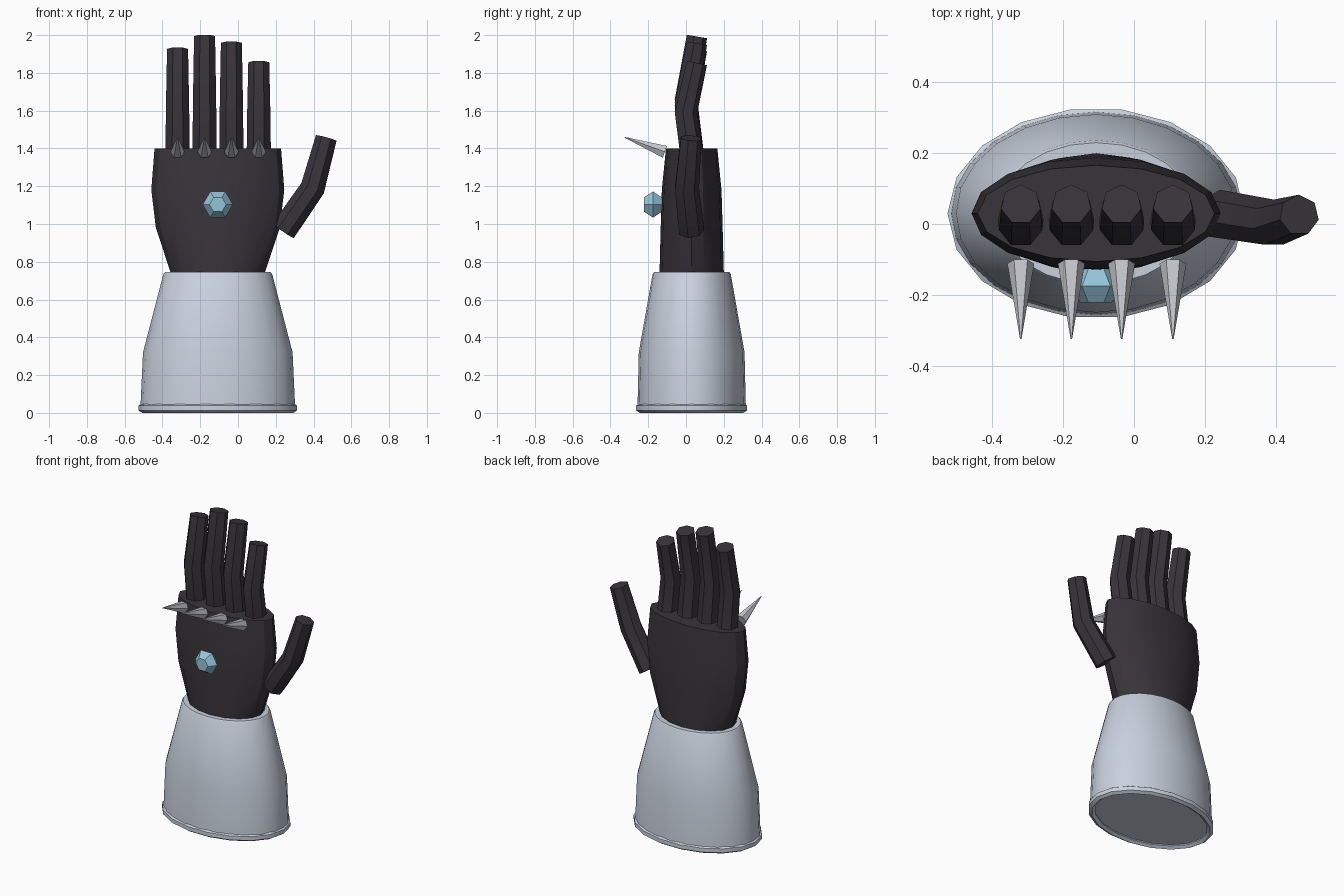
import bpy, bmesh
from math import sin, cos, pi, radians
from mathutils import Vector

if "Cube" in bpy.data.objects:
    bpy.data.objects.remove(bpy.data.objects["Cube"])


def material(name, rgb):
    m = bpy.data.materials.new(name)
    m.diffuse_color = (*rgb, 1)
    m.use_nodes = True
    m.node_tree.nodes["Principled BSDF"].inputs["Base Color"].default_value = m.diffuse_color
    return m


LEATHER = material("dark_leather", (0.04, 0.035, 0.042))
STEEL = material("pale_steel", (0.58, 0.64, 0.73))
SPIKE = material("spike_steel", (0.55, 0.57, 0.61))
GEM = material("blue_gem", (0.3, 0.56, 0.7))
CX, CY = -0.107, 0.03   # centre of cuff and palm


def loft(name, rings, mat, smooth=True, closed=False):
    """Skin a list of equal-length point rings; cap the ends unless closed."""
    bm = bmesh.new()
    loops = [[bm.verts.new(p) for p in r] for r in rings]
    n = len(loops[0])
    pairs = list(zip(loops, loops[1:]))
    if closed:
        pairs.append((loops[-1], loops[0]))
    for a, b in pairs:
        for i in range(n):
            j = (i + 1) % n
            bm.faces.new((a[i], a[j], b[j], b[i]))
    if not closed:
        bm.faces.new(loops[0][::-1])
        bm.faces.new(loops[-1])
    bmesh.ops.recalc_face_normals(bm, faces=bm.faces)
    me = bpy.data.meshes.new(name)
    bm.to_mesh(me)
    bm.free()
    me.materials.append(mat)
    ob = bpy.data.objects.new(name, me)
    bpy.context.collection.objects.link(ob)
    if smooth:
        bpy.ops.object.select_all(action='DESELECT')
        bpy.context.view_layer.objects.active = ob
        ob.select_set(True)
        bpy.ops.object.shade_smooth_by_angle(angle=radians(30))
    return ob


def ellipse(z, rx, ry, n):
    return [(CX + rx * cos(2 * pi * i / n), CY + ry * sin(2 * pi * i / n), z)
            for i in range(n)]


def disc(centre, axis, r, n, up, turn=0):
    """Regular polygon around axis, first corner pointing towards up."""
    axis = Vector(axis).normalized()
    u = Vector(up)
    u = (u - axis * u.dot(axis)).normalized()
    v = axis.cross(u)
    return [Vector(centre) + r * (u * cos(2 * pi * i / n + turn) + v * sin(2 * pi * i / n + turn))
            for i in range(n)]


def tube(name, path, radii, n=7):
    """Bent finger: end rings square to their segment, middle ring mitred."""
    p = [Vector(q) for q in path]
    d0, d1 = (p[1] - p[0]).normalized(), (p[2] - p[1]).normalized()
    return loft(name, [disc(c, d, r, n, (0, 1, 0))
                       for c, d, r in zip(p, (d0, d0 + d1, d1), radii)], LEATHER)


# flared cuff
loft("cuff", [ellipse(z, rx, ry, 24) for z, rx, ry in
              ((0.02, 0.41, 0.287), (0.32, 0.396, 0.28),
               (0.735, 0.288, 0.207), (0.745, 0.28, 0.2))], STEEL)

# rolled rim around the cuff opening
loft("cuff_rim", [ellipse(0.026 + 0.026 * sin(a), 0.4 + 0.023 * cos(a), 0.278 + 0.023 * cos(a), 18)
                  for a in (2 * pi * k / 6 + pi / 6 for k in range(6))], STEEL, closed=True)

# palm
loft("palm", [ellipse(z, rx, ry, 16) for z, rx, ry in
              ((0.7, 0.235, 0.17), (0.75, 0.252, 0.17), (0.98, 0.328, 0.164),
               (1.18, 0.352, 0.158), (1.4, 0.335, 0.136))], LEATHER)

# fingers with a knuckle spike in front of each
for k, (x, top) in enumerate(((-0.32, 1.925), (-0.177, 1.993), (-0.035, 1.957), (0.11, 1.853))):
    base = 1.36
    bend = base + 0.47 * (top - base)
    tube(f"finger_{k + 1}", [(x, 0.03, base), (x, -0.003, bend), (x, 0.055, top)],
         (0.066, 0.063, 0.057))
    foot, tip = Vector((x, -0.112, 1.382)), Vector((x, -0.325, 1.459))
    axis = tip - foot
    loft(f"knuckle_spike_{k + 1}", [disc(foot, axis, 0.038, 6, (1, 0, 0)),
                                    disc(tip, axis, 0.002, 6, (1, 0, 0))], SPIKE, smooth=False)

# thumb
tube("thumb", [(0.24, 0.027, 0.965), (0.395, 0.002, 1.19), (0.467, 0.025, 1.455)],
     (0.07, 0.067, 0.058))

# faceted gem on the back of the hand
loft("gem", [disc((CX, y, 1.103), (0, -1, 0), r, 6, (1, 0, 0))
             for y, r in ((-0.125, 0.042), (-0.175, 0.08), (-0.222, 0.044))],
     GEM, smooth=False)
